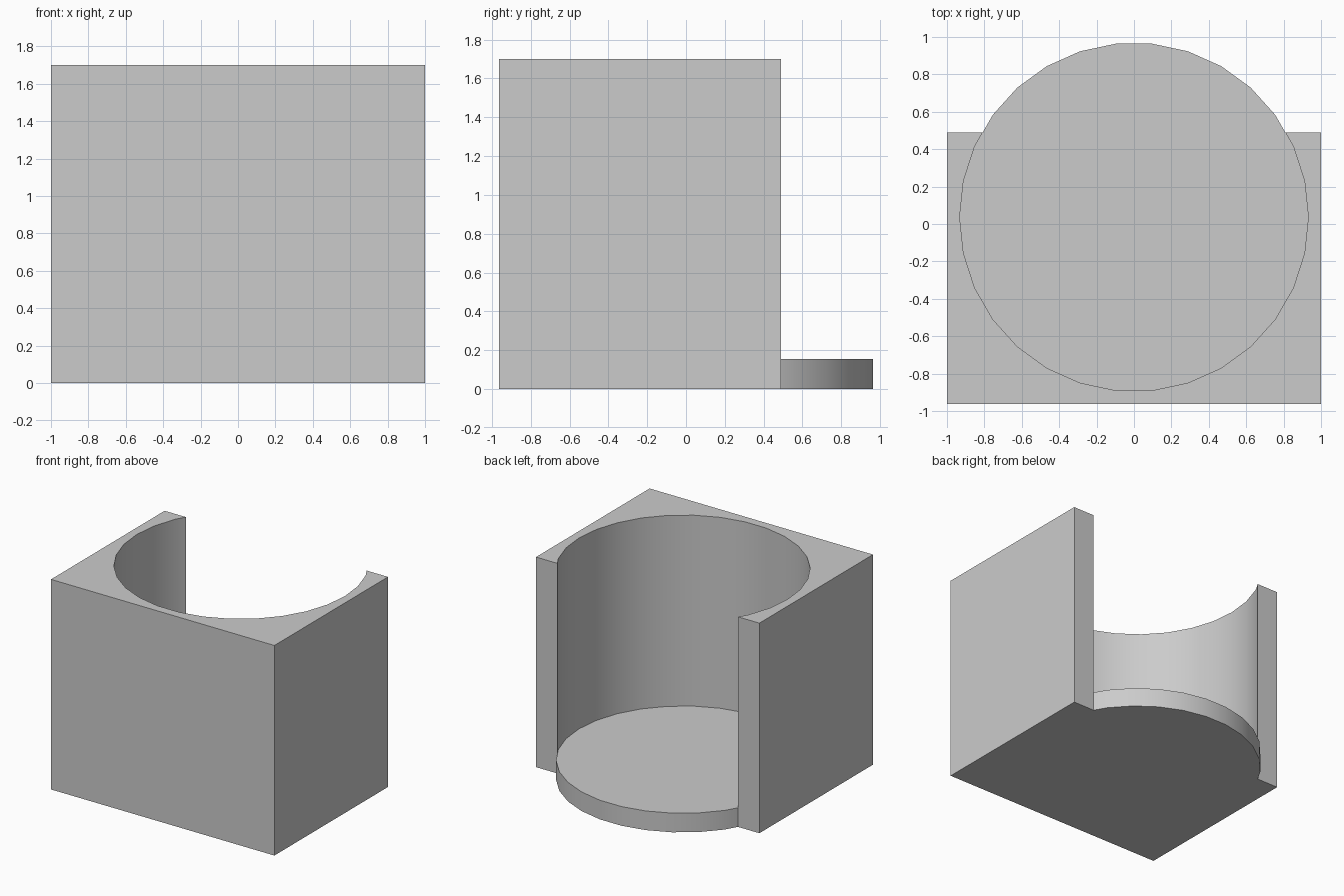
import bpy
import bmesh
from math import cos, sin, radians
from mathutils import Vector

cube = bpy.data.objects.get("Cube")
if cube:
    bpy.data.objects.remove(cube, do_unlink=True)

HALF_WIDTH, FRONT, BACK, HEIGHT = 1.0, -0.963, 0.49, 1.7
CENTRE_Y, RADIUS, SIDES, FLOOR = 0.037, 0.932, 30, 0.155

grey = bpy.data.materials.new("light grey")
grey.use_nodes = True
colour = (0.6, 0.6, 0.6, 1)
grey.diffuse_color = colour
grey.node_tree.nodes["Principled BSDF"].inputs["Base Color"].default_value = colour


def extrude_outline(name, outline, height):
    """Raise a flat outline from the ground into a solid."""
    bm = bmesh.new()
    base = bm.faces.new([bm.verts.new((x, y, 0)) for x, y in outline])
    raised = bmesh.ops.extrude_face_region(bm, geom=[base], use_keep_orig=True)
    top = [v for v in raised["geom"] if isinstance(v, bmesh.types.BMVert)]
    bmesh.ops.translate(bm, verts=top, vec=(0, 0, height))
    bmesh.ops.recalc_face_normals(bm, faces=bm.faces)
    mesh = bpy.data.meshes.new(name)
    bm.to_mesh(mesh)
    bm.free()
    mesh.materials.append(grey)
    obj = bpy.data.objects.new(name, mesh)
    bpy.context.collection.objects.link(obj)
    bpy.ops.object.select_all(action="DESELECT")
    obj.select_set(True)
    bpy.context.view_layer.objects.active = obj
    bpy.ops.object.shade_smooth_by_angle(angle=radians(30))
    return obj


# Circle shared by the bore and the floor
angles = [radians(360 * i / SIDES) for i in range(SIDES)]
circle = [Vector((RADIUS * cos(a), CENTRE_Y + RADIUS * sin(a))) for a in angles]

# Bore: the part of the circle in front of the open back, from right to left
bore = [p for p in circle if p.y < BACK]
bore.sort(key=lambda p: p.x)
outside = next(p for p in circle if p.y > BACK)
inside = bore_edge = max((p for p in bore if p.x > 0), key=lambda p: p.y)
lip_x = inside.lerp(outside, (BACK - inside.y) / (outside.y - inside.y)).x

# Walk the circle downwards from the left lip to the right lip
first = circle.index(bore_edge)
arc = [circle[(first - i) % SIDES] for i in range(len(bore))]

# Block with a round bore open at the back
block = [(-HALF_WIDTH, BACK), (-HALF_WIDTH, FRONT), (HALF_WIDTH, FRONT),
         (HALF_WIDTH, BACK), (lip_x, BACK)]
block += [tuple(p) for p in arc] + [(-lip_x, BACK)]
extrude_outline("bored_block", block, HEIGHT)

# Round floor that projects from the back
extrude_outline("round_floor", [tuple(p) for p in circle], FLOOR)
